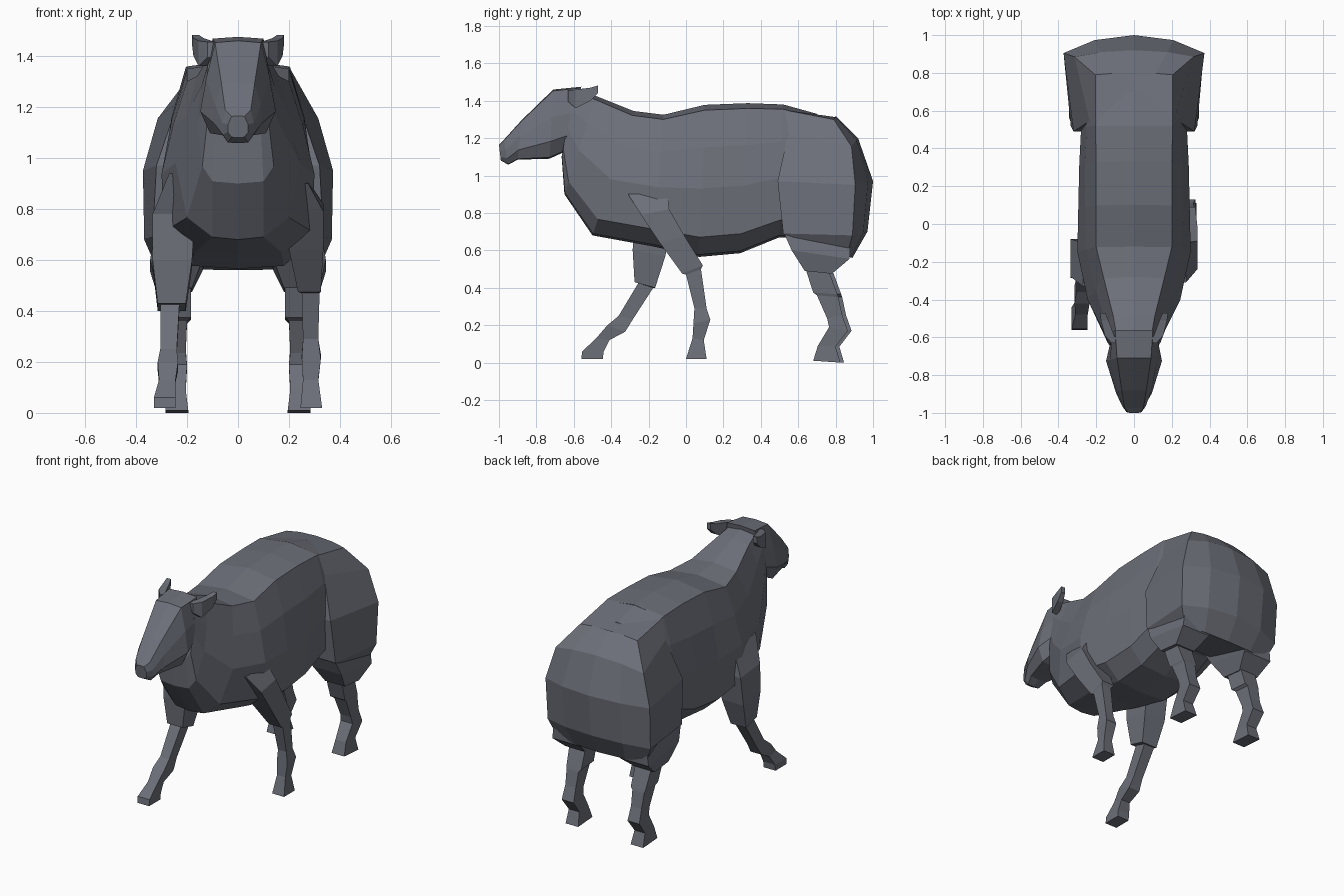
import bpy, bmesh
from mathutils import Vector

wool = bpy.data.materials.new("slate grey")
wool.diffuse_color = (0.15, 0.16, 0.19, 1)


def loft(name, rings):
    """Skin a list of closed rings and cap both ends."""
    bm = bmesh.new()
    loops = [[bm.verts.new(p) for p in r] for r in rings]
    n = len(loops[0])
    for a, b in zip(loops, loops[1:]):
        for i in range(n):
            j = (i + 1) % n
            bm.faces.new((a[i], a[j], b[j], b[i]))
    bm.faces.new(loops[0])
    bm.faces.new(loops[-1])
    bmesh.ops.recalc_face_normals(bm, faces=bm.faces)
    me = bpy.data.meshes.new(name)
    bm.to_mesh(me)
    bm.free()
    me.materials.append(wool)
    ob = bpy.data.objects.new(name, me)
    bpy.context.collection.objects.link(ob)
    return ob


def slice_ring(top, bottom, widths, levels):
    """Symmetric ring from a top (y, z) to a bottom (y, z) with half widths at given levels."""
    t, b = Vector((0, *top)), Vector((0, *bottom))
    side = [t.lerp(b, f) + Vector((w, 0, 0)) for f, w in zip(levels, widths)]
    return [t] + side + [b] + [Vector((-p.x, p.y, p.z)) for p in reversed(side)]


def box_ring(x0, x1, front, back):
    """Four-sided leg ring between front (y, z) and back (y, z)."""
    return [(x0, *front), (x1, *front), (x1, *back), (x0, *back)]


# torso from neck to hips
levels = (0.035, 0.28, 0.55, 0.87, 0.985)
torso = [
    ((-0.60, 1.46), (-0.665, 1.10), (0.09, 0.12, 0.125, 0.12, 0.09)),
    ((-0.48, 1.425), (-0.65, 0.90), (0.11, 0.145, 0.16, 0.14, 0.10)),
    ((-0.28, 1.345), (-0.50, 0.68), (0.16, 0.205, 0.245, 0.20, 0.10)),
    ((-0.12, 1.325), (-0.17, 0.62), (0.20, 0.255, 0.30, 0.29, 0.17)),
    ((0.10, 1.378), (0.07, 0.565), (0.20, 0.26, 0.295, 0.285, 0.18)),
    ((0.33, 1.387), (0.29, 0.585), (0.20, 0.26, 0.29, 0.275, 0.18)),
    ((0.52, 1.38), (0.50, 0.67), (0.205, 0.25, 0.28, 0.27, 0.17)),
    ((0.70, 1.33), (0.65, 0.67), (0.19, 0.24, 0.28, 0.26, 0.17)),
]
loft("body", [slice_ring(t, b, w, levels) for t, b, w in torso])

# rump: stacked rings, each (front half width, y, z), (corner half width, y, z), (rear y, z)
rump = [
    ((0.205, 0.53, 1.35), (0.205, 0.79, 1.30), (0.80, 1.318)),
    ((0.235, 0.545, 1.22), (0.315, 0.885, 1.155), (0.92, 1.20)),
    ((0.32, 0.49, 0.97), (0.373, 0.905, 0.95), (1.0, 0.97)),
    ((0.335, 0.52, 0.69), (0.368, 0.89, 0.68), (0.97, 0.70)),
    ((0.28, 0.57, 0.64), (0.32, 0.86, 0.57), (0.89, 0.56)),
]
rings = []
for f, c, r in rump:
    mid = (0.56 * c[0], c[1] + 0.72 * (r[0] - c[1]), c[2] + 0.72 * (r[1] - c[2]))
    half = [f, c, mid]
    rings.append([(0, f[1], f[2] + (0.03 if f is rump[0][0] else 0))] + half + [(0, *r)]
                 + [(-x, y, z) for x, y, z in reversed(half)])
loft("rump", rings)

# head with tapering muzzle
head = [
    ((-0.56, 1.475), (-0.62, 1.14), (0.10, 0.12, 0.12, 0.08)),
    ((-0.71, 1.46), (-0.73, 1.09), (0.09, 0.125, 0.148, 0.11)),
    ((-0.88, 1.295), (-0.90, 1.085), (0.065, 0.09, 0.095, 0.06)),
    ((-0.975, 1.19), (-0.95, 1.058), (0.05, 0.062, 0.06, 0.04)),
    ((-1.0, 1.165), (-0.99, 1.08), (0.025, 0.04, 0.04, 0.025)),
]
loft("head", [slice_ring(t, b, w, (0.02, 0.4, 0.75, 0.98)) for t, b, w in head])

for s, side in ((1, "right"), (-1, "left")):
    # ear: (x, y, z, half width, half height)
    ear = [(0.10, -0.63, 1.425, 0.02, 0.03), (0.13, -0.59, 1.41, 0.025, 0.05),
           (0.155, -0.51, 1.435, 0.02, 0.035), (0.166, -0.47, 1.462, 0.014, 0.02)]
    loft("ear_" + side, [[(s * (x + i * w), y, z + j * h)
                          for i, j in ((-1, -1), (1, -1), (1, 1), (-1, 1))]
                         for x, y, z, w, h in ear])

    # thigh tapering down into the hock
    loft("thigh_" + side, [box_ring(s * a, s * b, f, r) for a, b, f, r in (
        (0.10, 0.33, (0.525, 0.69), (0.88, 0.68)),
        (0.14, 0.345, (0.565, 0.60), (0.875, 0.555)),
        (0.18, 0.32, (0.635, 0.49), (0.78, 0.475)))])

    # hind leg
    d = 0.0 if s > 0 else 0.02
    loft("hind_leg_" + side, [box_ring(s * a, s * b, (f[0] + d, f[1]), (r[0] + d, r[1]))
                              for a, b, f, r in (
        (0.185, 0.30, (0.63, 0.53), (0.76, 0.50)),
        (0.185, 0.29, (0.68, 0.375), (0.81, 0.365)),
        (0.20, 0.285, (0.70, 0.36), (0.815, 0.35)),
        (0.205, 0.28, (0.755, 0.235), (0.835, 0.255)),
        (0.20, 0.285, (0.765, 0.19), (0.865, 0.17)),
        (0.205, 0.28, (0.705, 0.09), (0.80, 0.085)),
        (0.195, 0.285, (0.68, 0.01), (0.825, 0.0)))])

# front leg trailing on the right
loft("front_leg_right", [box_ring(a, b, f, r) for a, b, f, r in (
    (0.17, 0.275, (-0.31, 0.90), (-0.10, 0.91)),
    (0.18, 0.335, (-0.24, 0.79), (-0.09, 0.82)),
    (0.20, 0.335, (-0.14, 0.64), (-0.01, 0.68)),
    (0.235, 0.325, (-0.02, 0.475), (0.09, 0.52)),
    (0.25, 0.32, (0.0, 0.47), (0.08, 0.50)),
    (0.255, 0.315, (0.045, 0.29), (0.11, 0.29)),
    (0.25, 0.325, (0.04, 0.21), (0.13, 0.23)),
    (0.255, 0.315, (0.035, 0.13), (0.095, 0.12)),
    (0.245, 0.33, (0.0, 0.02), (0.11, 0.02)))])

# front leg reaching forward on the left
loft("front_leg_left", [box_ring(-a, -b, f, r) for a, b, f, r in (
    (0.17, 0.27, (-0.33, 0.94), (-0.10, 0.93)),
    (0.17, 0.335, (-0.28, 0.78), (-0.08, 0.76)),
    (0.18, 0.335, (-0.285, 0.60), (-0.11, 0.57)),
    (0.205, 0.315, (-0.275, 0.43), (-0.165, 0.40)),
    (0.23, 0.305, (-0.255, 0.425), (-0.175, 0.40)),
    (0.24, 0.305, (-0.36, 0.25), (-0.285, 0.23)),
    (0.235, 0.315, (-0.42, 0.20), (-0.325, 0.165)),
    (0.245, 0.31, (-0.48, 0.13), (-0.41, 0.12)),
    (0.245, 0.33, (-0.555, 0.06), (-0.44, 0.06)),
    (0.245, 0.33, (-0.56, 0.02), (-0.445, 0.02)))])
